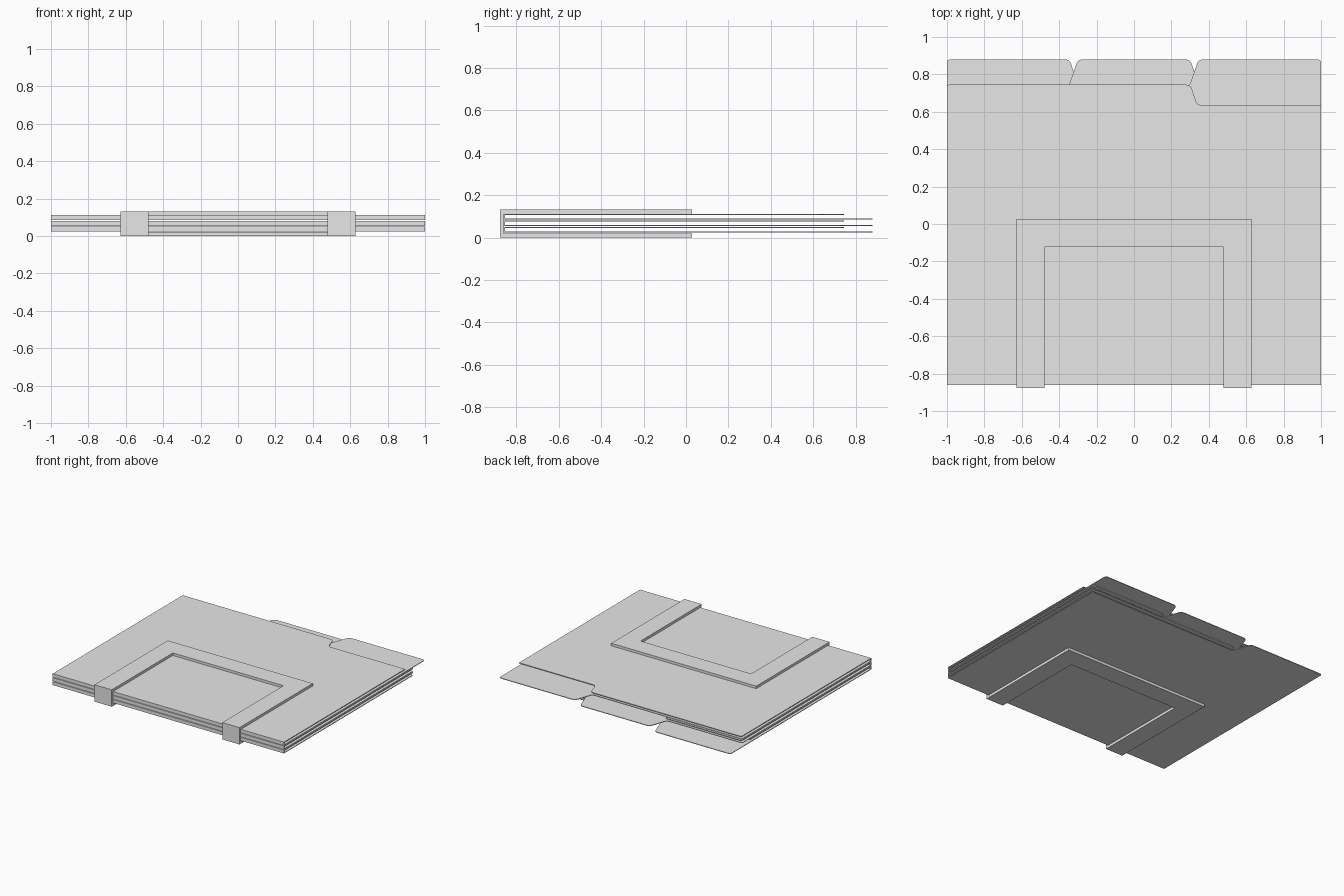
import bpy
import bmesh
from mathutils import Vector

cube = bpy.data.objects.get("Cube")
if cube:
    bpy.data.objects.remove(cube, do_unlink=True)

grey = bpy.data.materials.new("light grey")
grey.use_nodes = True
COLOUR = (0.8, 0.8, 0.8, 1)
grey.diffuse_color = COLOUR
grey.node_tree.nodes["Principled BSDF"].inputs["Base Color"].default_value = COLOUR


def rounded(corners, steps=5):
    """Outline from (x, y, radius) corners, rounding where radius > 0."""
    points = []
    for i, (x, y, r) in enumerate(corners):
        p = Vector((x, y))
        if r == 0:
            points.append(p)
            continue
        before = Vector(corners[i - 1][:2])
        after = Vector(corners[(i + 1) % len(corners)][:2])
        a = p + (before - p).normalized() * r
        b = p + (after - p).normalized() * r
        for k in range(steps + 1):
            t = k / steps
            points.append(a * (1 - t) ** 2 + p * (2 * t * (1 - t)) + b * t ** 2)
    return points


def slab(bm, outline, z0, z1):
    """Extrude a flat outline between two heights."""
    face = bm.faces.new([bm.verts.new((p[0], p[1], z0)) for p in outline])
    top = bmesh.ops.extrude_face_region(bm, geom=[face])["geom"]
    verts = [v for v in top if isinstance(v, bmesh.types.BMVert)]
    bmesh.ops.translate(bm, verts=verts, vec=(0, 0, z1 - z0))


def block(bm, x0, x1, y0, y1, z0, z1):
    slab(bm, [(x0, y0), (x1, y0), (x1, y1), (x0, y1)], z0, z1)


def finish(bm, name):
    bmesh.ops.recalc_face_normals(bm, faces=bm.faces)
    mesh = bpy.data.meshes.new(name)
    bm.to_mesh(mesh)
    bm.free()
    mesh.materials.append(grey)
    obj = bpy.data.objects.new(name, mesh)
    bpy.context.collection.objects.link(obj)


FRONT, SHOULDER, EDGE, TAB, NOTCH = -0.86, 0.735, 0.745, 0.88, 0.635
THICK = 0.005


def stepped_edge(x0, x1, base, level):
    """Back edge, right to left, that steps to another level from x0 to x1."""
    flare = 0.025 if level > base else -0.018
    lean = abs(flare)
    pts = []
    if x1 < 1:
        pts += [(1, base, 0.015), (x1 + lean, base, 0.025), (x1 - lean, level, 0.025)]
    else:
        pts.append((1, level, 0.02 if level > base else 0))
    if x0 > -1:
        pts += [(x0 + lean, level, 0.025), (x0 - lean, base, 0.025), (-1, base, 0.015)]
    else:
        pts.append((-1, level, 0.02 if level > base else 0))
    return pts


def folder(name, z_back, z_cover, x0, x1):
    bm = bmesh.new()
    y = FRONT + THICK
    start = [(-1, y, 0), (1, y, 0)]
    h = THICK / 2
    # tabbed back leaf, notched cover leaf and spine
    slab(bm, rounded(start + stepped_edge(x0, x1, SHOULDER, TAB)), z_back - h, z_back + h)
    slab(bm, rounded(start + stepped_edge(x0, x1, EDGE, NOTCH)), z_cover - h, z_cover + h)
    block(bm, -1, 1, FRONT, y, z_back - h, z_cover + h)
    finish(bm, name)


# Stack of folders with staggered tabs
tabs = [("bottom_folder", -1, -0.32), ("middle_folder", -0.325, 0.325), ("top_folder", 0.32, 1)]
for i, (name, x0, x1) in enumerate(tabs):
    z = 0.0255 + i * 0.031
    folder(name, z, z + 0.022, x0, x1)

# Clip: matching frames above and below, joined at the front
OUT, IN, HEIGHT, PLATE = 0.627, 0.478, 0.132, 0.02
CLIP_FRONT, CLIP_BACK, BAR = -0.877, 0.028, -0.122
frame = [(-OUT, CLIP_FRONT), (-IN, CLIP_FRONT), (-IN, BAR), (IN, BAR),
         (IN, CLIP_FRONT), (OUT, CLIP_FRONT), (OUT, CLIP_BACK), (-OUT, CLIP_BACK)]
bm = bmesh.new()
for z in (0, HEIGHT - PLATE):
    slab(bm, frame, z, z + PLATE)
for side in (-1, 1):
    block(bm, side * IN, side * OUT, CLIP_FRONT, FRONT - 0.002, PLATE, HEIGHT - PLATE)
finish(bm, "folder_clip")
